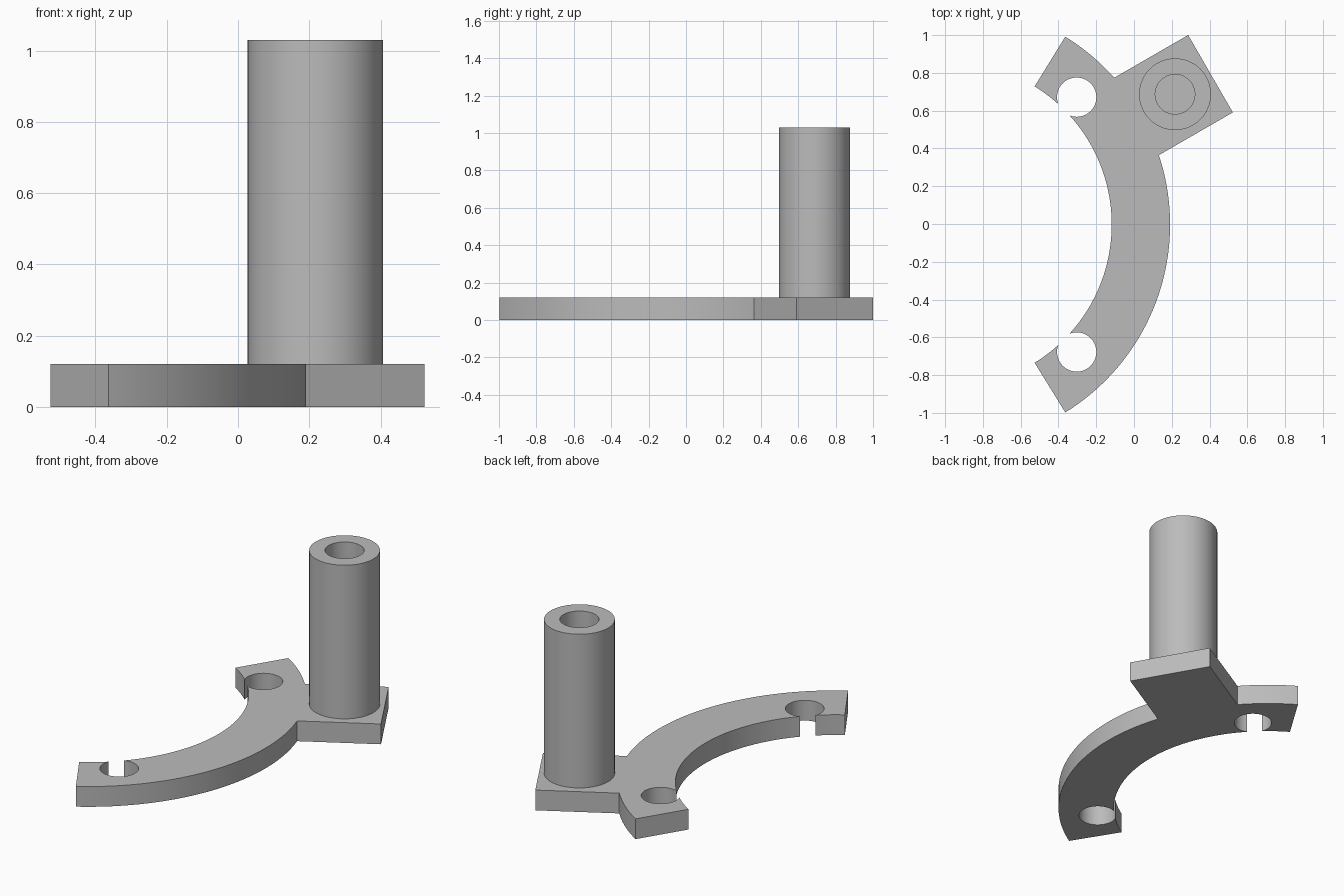
import bpy, bmesh, math
from math import cos, sin, asin, acos, radians
from mathutils import Vector

cube = bpy.data.objects.get("Cube")
if cube:
    bpy.data.objects.remove(cube, do_unlink=True)

# Main dimensions; the bracket is an arc about a point on its hollow side
CENTRE = Vector((-0.978, -0.003))
R_OUT, R_IN, END = 1.169, 0.86, radians(58.3)
HOLE_DIST, HOLE_R, HOLE_ANGLE = 0.954, 0.104, radians(45)
ARM_ANGLE, ARM_END, ARM_HALF = radians(30), 1.597, 0.2365
POST_DIST, POST_R, BORE_R = 1.38, 0.19, 0.105
PLATE_TOP, POST_TOP = 0.12, 1.03

grey = bpy.data.materials.new("grey")
grey.use_nodes = True
colour = (0.5, 0.5, 0.5, 1)
grey.diffuse_color = colour
grey.node_tree.nodes["Principled BSDF"].inputs["Base Color"].default_value = colour


def polar(radius, angle, origin=CENTRE):
    return origin + radius * Vector((cos(angle), sin(angle)))


def arc(radius, start, end, steps, origin=CENTRE):
    return [polar(radius, start + (end - start) * i / steps, origin)
            for i in range(steps + 1)]


def finish(bm, name):
    bmesh.ops.recalc_face_normals(bm, faces=bm.faces)
    mesh = bpy.data.meshes.new(name)
    bm.to_mesh(mesh)
    bm.free()
    mesh.materials.append(grey)
    obj = bpy.data.objects.new(name, mesh)
    bpy.context.collection.objects.link(obj)
    bpy.ops.object.select_all(action="DESELECT")
    obj.select_set(True)
    bpy.context.view_layer.objects.active = obj
    bpy.ops.object.shade_smooth_by_angle(angle=radians(30))
    return obj


# Bracket outline: outer arc with the square arm standing out of it
arm_spread = asin(ARM_HALF / R_OUT)
outline = arc(R_OUT, -END, ARM_ANGLE - arm_spread, 48)
along = Vector((cos(ARM_ANGLE), sin(ARM_ANGLE)))
across = Vector((-along.y, along.x))
for side in (-1, 1):
    outline.append(CENTRE + along * ARM_END + across * side * ARM_HALF)
outline += arc(R_OUT, ARM_ANGLE + arm_spread, END, 12)

# Inner arc, opened by a round notch near each end
chord = (HOLE_DIST**2 + R_IN**2 - HOLE_R**2) / (2 * HOLE_DIST)
gap = acos(chord / R_IN)
mouth = acos((HOLE_DIST - chord) / HOLE_R)


def notch(angle):
    inward = angle + math.pi
    points = arc(HOLE_R, inward - mouth, inward + mouth - math.tau, 48,
                 polar(HOLE_DIST, angle))
    return points[1:-1]


outline += arc(R_IN, END, HOLE_ANGLE + gap, 8)
outline += notch(HOLE_ANGLE)
outline += arc(R_IN, HOLE_ANGLE - gap, gap - HOLE_ANGLE, 48)
outline += notch(-HOLE_ANGLE)
outline += arc(R_IN, -HOLE_ANGLE - gap, -END, 8)

# Curved plate, extruded from the outline
bm = bmesh.new()
base = bm.faces.new([bm.verts.new((p.x, p.y, 0)) for p in outline])
raised = bmesh.ops.extrude_face_region(bm, geom=[base], use_keep_orig=True)
top_verts = [v for v in raised["geom"] if isinstance(v, bmesh.types.BMVert)]
bmesh.ops.translate(bm, verts=top_verts, vec=(0, 0, PLATE_TOP))
finish(bm, "curved_plate")

# Hollow post, turned from a profile; the plate closes its bore
bm = bmesh.new()
profile = [(0, PLATE_TOP + 0.002), (BORE_R, PLATE_TOP + 0.002),
           (BORE_R, POST_TOP), (POST_R, POST_TOP), (POST_R, PLATE_TOP)]
verts = [bm.verts.new((r, 0, z)) for r, z in profile]
edges = [bm.edges.new(pair) for pair in zip(verts, verts[1:])]
bmesh.ops.spin(bm, geom=verts + edges, cent=(0, 0, 0), axis=(0, 0, 1),
               angle=math.tau, steps=64)
bmesh.ops.remove_doubles(bm, verts=bm.verts, dist=0.0001)
post = finish(bm, "hollow_post")
post.location = polar(POST_DIST, ARM_ANGLE).to_3d()
